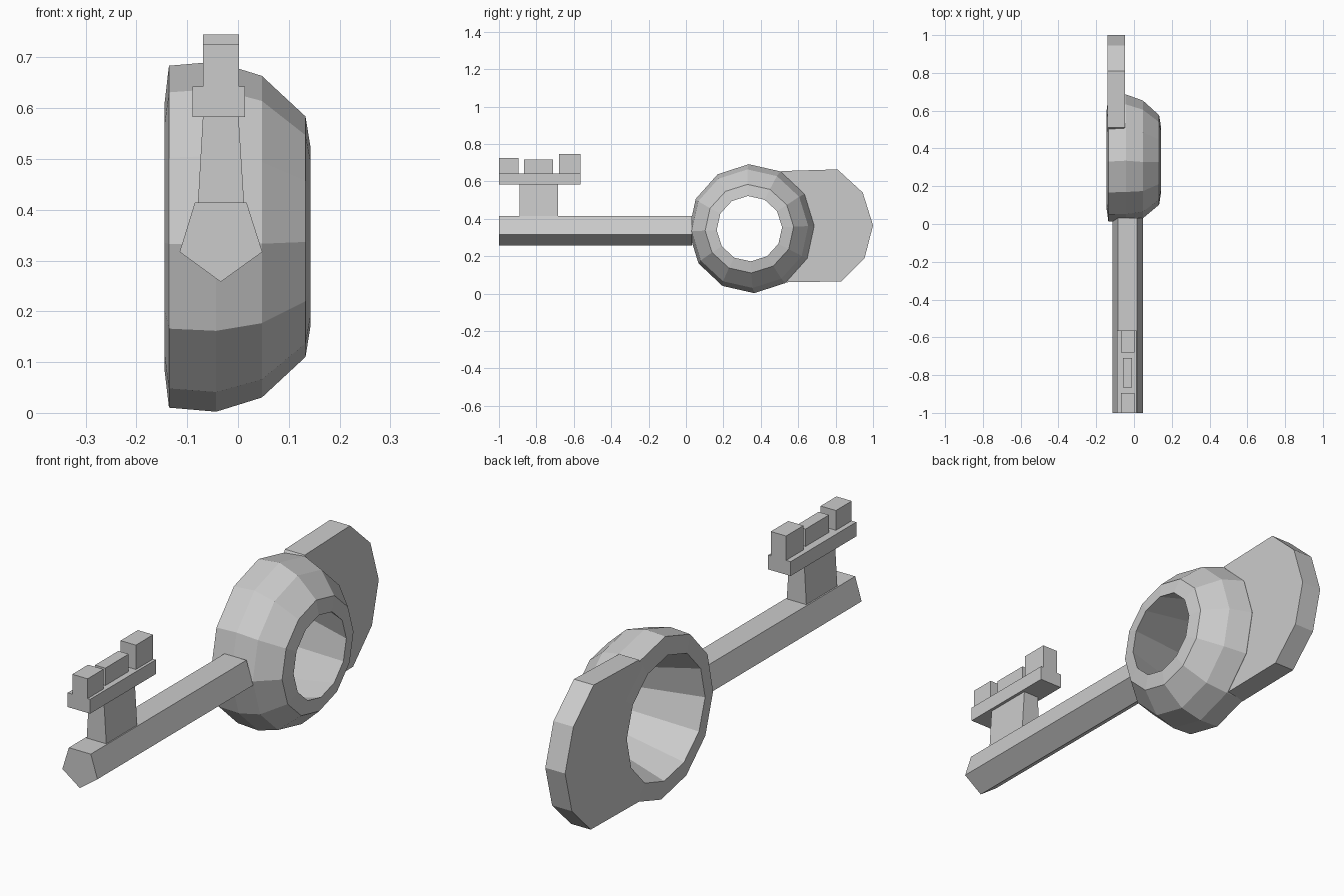
import bpy, bmesh, math

if "Cube" in bpy.data.objects:
    bpy.data.objects.remove(bpy.data.objects["Cube"])


def finish(name, bm):
    bmesh.ops.recalc_face_normals(bm, faces=bm.faces[:])
    mesh = bpy.data.meshes.new(name)
    bm.to_mesh(mesh)
    bm.free()
    obj = bpy.data.objects.new(name, mesh)
    bpy.context.collection.objects.link(obj)
    return obj


def loft(name, loops, closed=False):
    """Bridge point loops; cap the ends unless the loops form a closed tube."""
    bm = bmesh.new()
    rings = [[bm.verts.new(p) for p in loop] for loop in loops]
    n = len(rings[0])
    pairs = list(zip(rings, rings[1:]))
    if closed:
        pairs.append((rings[-1], rings[0]))
    else:
        bm.faces.new(rings[0])
        bm.faces.new(rings[-1])
    for a, b in pairs:
        for i in range(n):
            j = (i + 1) % n
            bm.faces.new((a[i], a[j], b[j], b[i]))
    return finish(name, bm)


def block(name, y0, y1, z0, z1, x_bottom, x_top):
    profile = [(x_bottom[0], z0), (x_bottom[1], z0), (x_top[1], z1), (x_top[0], z1)]
    return loft(name, [[(x, y, z) for x, z in profile] for y in (y0, y1)])


# Twelve-sided bow ring, dome-shaped on one side: x, z radius, y centre, y radius
CZ = 0.347
profile = [(-0.145, 0.26, 0.34, 0.26), (-0.136, 0.337, 0.345, 0.331),
           (-0.043, 0.345, 0.35, 0.336), (0.047, 0.317, 0.342, 0.312),
           (0.133, 0.237, 0.339, 0.237), (0.143, 0.175, 0.339, 0.175)]
angles = [math.radians(30 * i + 2.5) for i in range(12)]
loft("bow_ring", [[(x, cy + ry * math.cos(a), CZ + rz * math.sin(a)) for a in angles]
                  for x, rz, cy, ry in profile], closed=True)

# Flat plate behind the ring, its inner edge following the ring
outer = [(0.51, 0.06), (0.83, 0.065), (0.955, 0.19), (1.0, 0.365),
         (0.945, 0.54), (0.81, 0.664), (0.51, 0.655)]
inner = [(0.345 + 0.295 * math.cos(math.radians(a)), CZ + 0.295 * math.sin(math.radians(a)))
         for a in (62.5, 32.5, 2.5, -27.5, -57.5)]
loft("bow_plate", [[(x, y, z) for y, z in outer + inner] for x in (-0.139, -0.047)])

# Five-sided shaft
pentagon = [(-0.085, 0.414), (0.017, 0.414), (0.048, 0.317), (-0.034, 0.258), (-0.115, 0.317)]
loft("shaft", [[(x, y, z) for x, z in pentagon] for y in (-1.0, 0.032)])

# Key bit: tapered stem, crossbar and three teeth
block("bit_stem", -0.89, -0.685, 0.412, 0.585, (-0.079, 0.012), (-0.069, 0.001))
block("bit_bar", -1.0, -0.565, 0.583, 0.643, (-0.09, 0.014), (-0.09, 0.014))
teeth = [(-1.0, -0.895, 0.726, -0.069, 0.002),
         (-0.865, -0.71, 0.716, -0.058, -0.01),
         (-0.68, -0.565, 0.745, -0.069, 0.002)]
for i, (y0, y1, top, xa, xb) in enumerate(teeth):
    block(f"bit_tooth_{i + 1}", y0, y1, 0.641, top, (xa, xb), (xa, xb))
